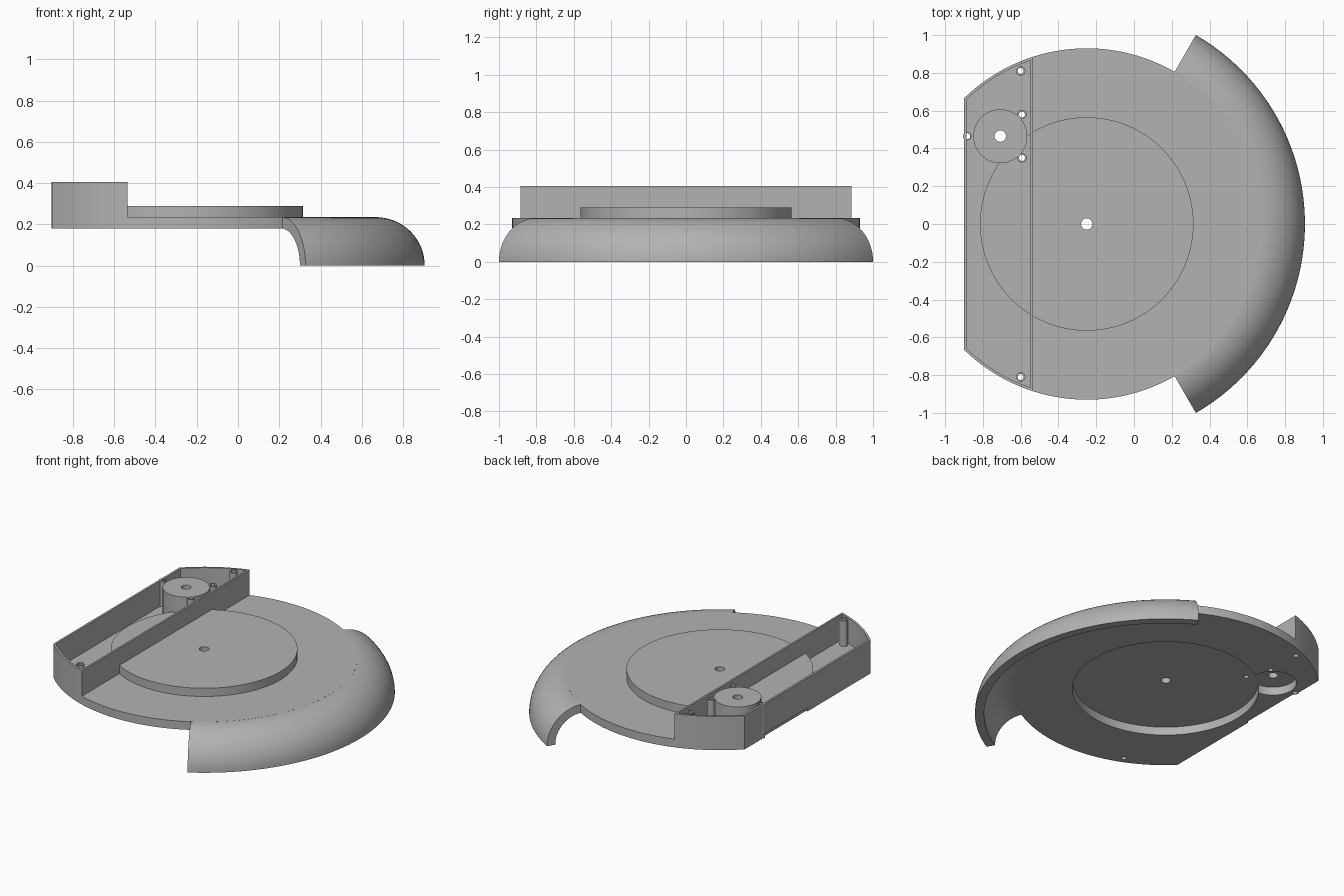
import bpy, bmesh
from math import sin, cos, pi, acos, radians
from mathutils import Matrix, Vector

if "Cube" in bpy.data.objects:
    bpy.data.objects.remove(bpy.data.objects["Cube"])

grey = bpy.data.materials.new("plain_grey")
grey.use_nodes = True
COLOUR = (0.45, 0.45, 0.45, 1)
grey.diffuse_color = COLOUR
grey.node_tree.nodes["Principled BSDF"].inputs["Base Color"].default_value = COLOUR

CX, R = -0.25, 0.93            # disc centre and radius
BACK, FRONT = -0.90, -0.535    # housing limits in x
UNDER, TOP, RAISED, RIM = 0.18, 0.235, 0.29, 0.405
OUTER = 1.155


def finish(bm, name):
    bmesh.ops.recalc_face_normals(bm, faces=bm.faces)
    mesh = bpy.data.meshes.new(name)
    bm.to_mesh(mesh)
    bm.free()
    mesh.materials.append(grey)
    ob = bpy.data.objects.new(name, mesh)
    bpy.context.collection.objects.link(ob)
    return ob


def smooth(ob):
    bpy.ops.object.select_all(action="DESELECT")
    ob.select_set(True)
    bpy.context.view_layer.objects.active = ob
    bpy.ops.object.shade_smooth_by_angle(angle=radians(30))


def prism(name, outline, z0, z1):
    bm = bmesh.new()
    face = bm.faces.new([bm.verts.new((x, y, z0)) for x, y in outline])
    out = bmesh.ops.extrude_face_region(bm, geom=[face])
    bmesh.ops.translate(bm, vec=(0, 0, z1 - z0),
                        verts=[v for v in out["geom"] if isinstance(v, bmesh.types.BMVert)])
    return finish(bm, name)


def circle(x, y, r, n=48):
    return [(x + r * cos(2 * pi * i / n), y + r * sin(2 * pi * i / n)) for i in range(n)]


def arc(r, a0, a1, n):
    return [(CX + r * cos(a0 + (a1 - a0) * i / n), r * sin(a0 + (a1 - a0) * i / n))
            for i in range(n + 1)]


def ring_wall(name, outer, inner, z0, z1):
    """Hollow wall between two outlines of equal length."""
    bm = bmesh.new()
    loops = [[bm.verts.new((x, y, z)) for x, y in line]
             for line, z in ((outer, z0), (outer, z1), (inner, z1), (inner, z0))]
    n = len(outer)
    for k in range(4):
        a, b = loops[k], loops[(k + 1) % 4]
        for i in range(n):
            j = (i + 1) % n
            bm.faces.new((a[i], a[j], b[j], b[i]))
    return finish(bm, name)


def cut(ob, cutters):
    bpy.context.view_layer.objects.active = ob
    for c in cutters:
        mod = ob.modifiers.new("cut", "BOOLEAN")
        mod.operation, mod.solver, mod.object = "DIFFERENCE", "EXACT", c
        bpy.ops.object.modifier_apply(modifier=mod.name)


def drop(cutters):
    for c in cutters:
        bpy.data.objects.remove(c)


POSTS = [(-0.6, 0.81), (-0.6, -0.81), (-0.593, 0.58), (-0.593, 0.35), (-0.883, 0.465)]
BOSS = (-0.708, 0.465)

# Base plate: disc with a straight back edge
a = acos((BACK - CX) / R)
plate = prism("base_plate", arc(R, -a, a, 128), UNDER, TOP)

# Raised round platform and motor boss, both open underneath
platform = ring_wall("round_platform", circle(CX, 0, 0.565, 128), circle(CX, 0, 0.03, 128),
                     TOP, RAISED)
boss = ring_wall("round_boss", circle(*BOSS, 0.143), circle(*BOSS, 0.03), TOP, RIM - 0.003)

# Pockets, screw holes and the slot in the back edge
holes = [prism("hole_cutter", circle(x, y, 0.016, 24), 0, 1) for x, y in POSTS]
boss_hole = prism("boss_hole_cutter", circle(*BOSS, 0.03), 0, 1)
pockets = [prism("pocket_cutter", circle(CX, 0, 0.565, 128), 0, 1),
           prism("pocket_cutter", circle(*BOSS, 0.143), 0, 1)]
slot = prism("slot_cutter", [(-1, 0), (-0.888, 0), (-0.888, 0.465), (-1, 0.465)], 0, 0.205)
cut(plate, pockets + holes + [slot])
cut(platform, [holes[3]])
drop(pockets + holes + [boss_hole, slot])


# Housing wall: bounded by the disc edge and two straight sides
def housing(x0, x1, r):
    far, near = acos((x0 - CX) / r), acos((x1 - CX) / r)
    return arc(r, near, far, 16) + arc(r, -far, -near, 16)


wall = ring_wall("housing_wall", housing(BACK, FRONT, R),
                 housing(BACK + 0.014, FRONT - 0.012, R - 0.014), TOP, RIM)

# Hollow screw posts
posts = []
for i, (x, y) in enumerate(POSTS):
    posts.append(ring_wall(f"screw_post_{i + 1}", circle(x, y, 0.025 if i < 4 else 0.022, 24),
                           circle(x, y, 0.016, 24), UNDER if i == 4 else TOP, RIM))

# Curved skirt: quarter-round section swept over 120 degrees
inner_r = OUTER - TOP
bm = bmesh.new()
quarter = [pi / 2 * i / 16 for i in range(17)]
section = [(inner_r + TOP * cos(t), TOP * sin(t)) for t in quarter]
section += [(inner_r + UNDER * cos(t), UNDER * sin(t)) for t in reversed(quarter)]
start = Matrix.Rotation(-pi / 3, 3, "Z")
face = bm.faces.new([bm.verts.new(start @ Vector((r, 0, z))) for r, z in section])
spun = bmesh.ops.spin(bm, geom=[face] + face.edges[:] + face.verts[:], axis=(0, 0, 1),
                      cent=(0, 0, 0), angle=2 * pi / 3, steps=64)
bmesh.ops.translate(bm, vec=(CX, 0, 0), verts=bm.verts)
skirt = finish(bm, "curved_skirt")

for ob in [plate, platform, boss, wall, skirt] + posts:
    smooth(ob)
